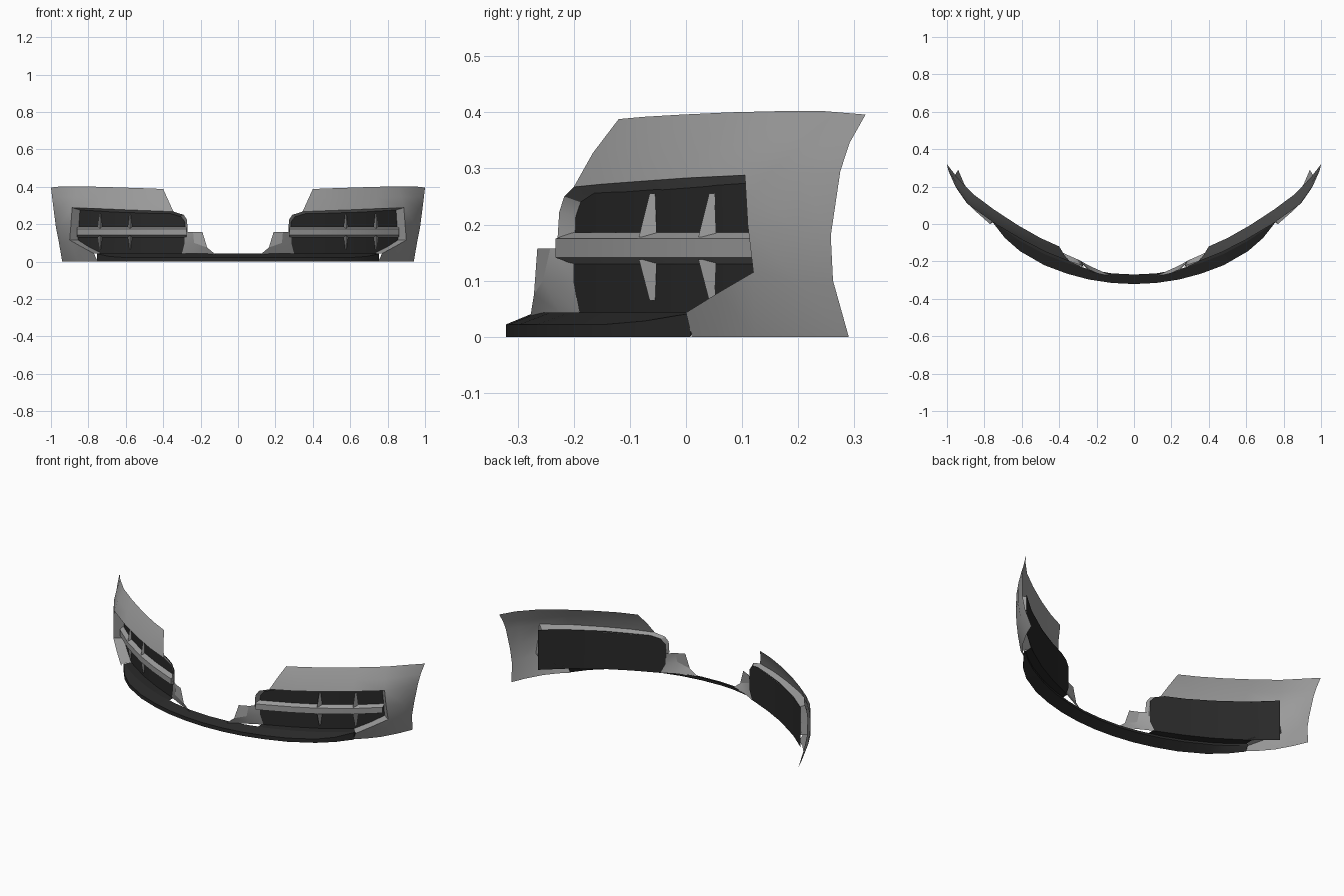
import bpy, bmesh, math

if "Cube" in bpy.data.objects:
    bpy.data.objects.remove(bpy.data.objects["Cube"])


def paint(name, v):
    m = bpy.data.materials.new(name)
    m.diffuse_color = (v, v, v, 1)
    m.use_nodes = True
    m.node_tree.nodes["Principled BSDF"].inputs["Base Color"].default_value = m.diffuse_color
    return m


dark, grey = paint("dark_plastic", .022), paint("grey_body", .33)


def build(name, grids, mat=grey, mirror=True, closed=False):
    """Object from lofted point grids; rows are joined to the next row."""
    bm = bmesh.new()
    for rows in grids:
        vs = [[bm.verts.new(p) for p in r] for r in rows]
        for a, b in zip(vs, vs[1:]):
            for i in range(len(a) - 1):
                bm.faces.new((a[i], a[i + 1], b[i + 1], b[i]))
            if closed:
                bm.faces.new((a[-1], a[0], b[0], b[-1]))
        if closed:
            bm.faces.new(vs[0])
            bm.faces.new(vs[-1][::-1])
    bmesh.ops.remove_doubles(bm, verts=bm.verts, dist=0.0005)
    bmesh.ops.recalc_face_normals(bm, faces=bm.faces)
    if not closed and sum(f.normal.y * f.calc_area() for f in bm.faces) > 0:
        bmesh.ops.reverse_faces(bm, faces=bm.faces)
    me = bpy.data.meshes.new(name)
    bm.to_mesh(me)
    bm.free()
    ob = bpy.data.objects.new(name, me)
    bpy.context.collection.objects.link(ob)
    me.materials.append(mat)
    if mirror:
        ob.modifiers.new("Mirror", "MIRROR").merge_threshold = 0.0005
    bpy.ops.object.select_all(action="DESELECT")
    bpy.context.view_layer.objects.active = ob
    ob.select_set(True)
    bpy.ops.object.shade_smooth_by_angle(angle=math.radians(25))
    return ob


def interp(table, x):
    for (x0, y0), (x1, y1) in zip(table, table[1:]):
        if x <= x1:
            break
    return y0 + (y1 - y0) * (x - x0) / (x1 - x0)


def grille_y(x):
    return interp([(.27, -.203), (.35, -.168), (.45, -.123), (.577, -.056), (.737, .05), (.86, .155)], x)


# Body skin: upper band, outer corner and lower corner
top = [(.40, -.12, .388), (.5, -.075, .392), (.62, -.007, .396), (.75, .078, .40),
       (.86, .16, .402), (.945, .248, .402), (1, .32, .396)]
rim = [(.345, -.2, .267), (.47, -.15, .272), (.6, -.083, .277), (.74, .0, .283),
       (.887, .105, .288), (.957, .205, .29), (.988, .275, .295)]
mid = [tuple((a + b) / 2 - (0, .006, 0)[k] for k, (a, b) in enumerate(zip(p, q)))
       for p, q in zip(top, rim)]
side = [(.893, .11, .2), (.952, .195, .19), (.973, .258, .18)]
low = [(.77, .0, .043), (.838, .06, .08), (.9, .12, .115), (.94, .2, .1), (.957, .262, .1)]
foot = [(.75, .01, 0), (.8, .055, 0), (.855, .12, 0), (.908, .215, 0), (.94, .29, 0)]
build("bumper_skin", [[top, mid, rim], [rim[4:], side, low[2:]], [low, foot]])

# Vent surround: return walls from the opening back to the grille
front = [(.27, -.23, .157), (.272, -.226, .222), (.29, -.217, .25)] + rim[:5] + [side[0]] + low[2::-1]
back_xz = [(.28, .157), (.285, .215), (.305, .24), (.36, .256), (.47, .258), (.6, .262),
           (.72, .268), (.845, .276), (.85, .2), (.855, .115), (.8, .08), (.73, .045)]
back = [(x, grille_y(x), z) for x, z in back_xz]
build("vent_surround", [[front, back]])

# Inner cheek beside the vent, with its angled return
build("vent_cheek", [
    [[(.19, -.265, .157), (.24, -.242, .157), (.285, -.2, .157)],
     [(.165, -.271, .075), (.235, -.255, .1), (.285, -.2, .1)],
     [(.12, -.277, .038), (.235, -.225, .043), (.3, -.19, .043)]]])

# Grille panel behind the opening
cols = [(.276, .095, .215), (.3, .043, .245), (.35, .043, .26), (.45, .043, .262),
        (.577, .043, .268), (.737, .043, .274), (.86, .043, .28)]
build("grille_panel", [[[(x, grille_y(x), b) for x, b, t in cols],
                        [(x, grille_y(x), t) for x, b, t in cols]]], dark)

# Horizontal slat, open at the back against the panel
slat = []
for x in (.276, .35, .45, .577, .66, .737, .8, .86):
    y = grille_y(x)
    f = y - .032
    slat.append([(x, y - .002, .186), (x, f, .175), (x, f, .141), (x, y - .002, .13)])
end = slat[0]
build("grille_slat", [slat, [[end[0], end[1]], [end[3], end[2]]]])

# Tapered fins above and below the slat
fins = []
for x in (.577, .737):
    for z0, z1 in ((.178, .255), (.138, .065)):
        y = grille_y(x)
        fins.append([[(x - .012, y - .01, z0), (x, y - .028, z0), (x + .012, y + .004, z0)],
                     [(x - .003, y - .003, z1), (x, y - .009, z1), (x + .003, y + .001, z1)]])
build("grille_fins", fins, closed=True)

# Splitter lip along the bottom: (x, outer y, inner y, edge height)
lip = [(0, -.321, -.27, .022), (.12, -.315, -.264, .022), (.24, -.297, -.242, .022),
       (.36, -.265, -.208, .022), (.48, -.22, -.16, .022), (.61, -.145, -.09, .022),
       (.69, -.075, -.035, .028), (.755, .008, .02, .042)]
build("splitter", [[[(s * x, o, 0), (s * x, o, e), (s * x, i, .043), (s * x, i, .03)]
                    for s, x, o, i, e in
                    [(-1, *r) for r in lip[:0:-1]] + [(1, *r) for r in lip]]],
      dark, mirror=False, closed=True)

# Vent floor joining the splitter to the grille
build("vent_floor", [[[(x, interp([(r[0], r[2]) for r in lip], x), .042) for x in xs],
                      [(x, grille_y(x), .043) for x in xs]]
                     for xs in [(.29, .36, .45, .48, .577, .61, .69, .75)]], dark)
